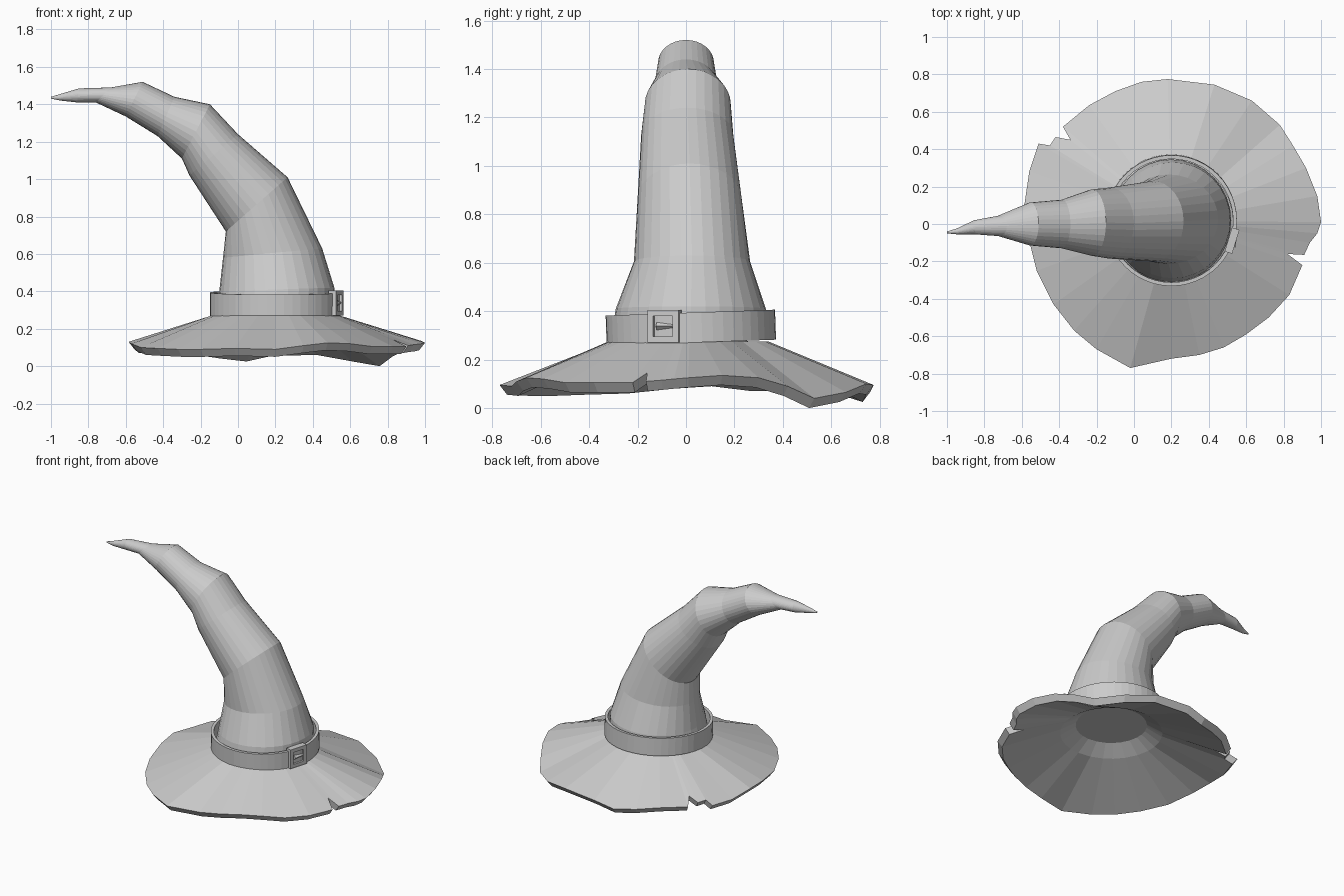
import bpy, bmesh, math
from mathutils import Vector, Matrix

if "Cube" in bpy.data.objects:
    bpy.data.objects.remove(bpy.data.objects["Cube"])

CX = 0.2  # hat axis


def make(name, bm):
    bmesh.ops.recalc_face_normals(bm, faces=bm.faces[:])
    me = bpy.data.meshes.new(name)
    bm.to_mesh(me)
    bm.free()
    ob = bpy.data.objects.new(name, me)
    bpy.context.collection.objects.link(ob)
    return ob


def loft(bm, rings, closed=False):
    loops = [[bm.verts.new(p) for p in r] for r in rings]
    pairs = list(zip(loops, loops[1:]))
    if closed:
        pairs.append((loops[-1], loops[0]))
    for a, b in pairs:
        n = len(a)
        for i in range(n):
            j = (i + 1) % n
            bm.faces.new((a[i], a[j], b[j], b[i]))
    return loops


# Brim: ragged outline with two torn notches (x, y, top z)
edge = [(1.0, .01, .125), (.98, .15, .135), (.92, .30, .125), (.85, .42, .09), (.78, .53, .04),
        (.63, .66, .065), (.43, .745, .10), (.18, .775, .095), (.04, .76, .065), (-.10, .71, .08),
        (-.24, .635, .10), (-.38, .52, .10), (-.34, .45, .14), (-.42, .465, .12), (-.45, .42, .13),
        (-.51, .43, .11), (-.56, .28, .11), (-.585, .11, .13), (-.57, -.05, .12), (-.52, -.25, .10),
        (-.43, -.43, .095), (-.32, -.57, .09), (-.20, -.67, .09), (-.02, -.77, .095), (.20, -.72, .09),
        (.35, -.70, .11), (.48, -.66, .125), (.60, -.59, .12), (.72, -.50, .105), (.83, -.38, .105),
        (.90, -.22, .105), (.82, -.16, .145), (.91, -.165, .11), (.94, -.10, .115), (.98, -.05, .12)]
angles = [math.atan2(y, x - CX) for x, y, z in edge]


def brim_ring(r, z):
    return [(CX + r * math.cos(a), .01 + r * math.sin(a), z) for a in angles]


under = [(CX + (x - CX) * .96, y * .96, z - .04) for x, y, z in edge]
bm = bmesh.new()
loops = loft(bm, [brim_ring(.33, .275), edge, under,
                  brim_ring(.33, .225), brim_ring(.23, .285)])
bm.faces.new(loops[-1])
make("brim", bm)

# Crown: bent cone, each ring = outer bend (x, z), inner bend (x, z), y range
rings = [(.52, .29, -.12, .29, -.31, .345), (.515, .42, -.10, .40, -.29, .33),
         (.45, .63, -.08, .58, -.215, .265), (.265, 1.01, -.065, .72, -.20, .23),
         (.0, 1.24, -.26, 1.02, -.185, .195), (-.15, 1.40, -.30, 1.11, -.17, .185),
         (-.34, 1.44, -.43, 1.23, -.13, .13), (-.51, 1.52, -.60, 1.335, -.115, .115),
         (-.68, 1.49, -.76, 1.41, -.065, .045), (-.85, 1.485, -.86, 1.41, -.055, .02),
         (-.95, 1.455, -.95, 1.42, -.055, -.025), (-1.0, 1.44, -1.0, 1.43, -.05, -.04)]
N = 32
bm = bmesh.new()
sections = []
for k, (xo, zo, xi, zi, y0, y1) in enumerate(rings):
    sec = []
    for i in range(N):
        a = 2 * math.pi * i / N
        c, s = math.cos(a), math.sin(a)
        sec.append(((xo + xi) / 2 + (xo - xi) / 2 * c,
                    (y0 + y1) / 2 + (y1 - y0) / 2 * s,
                    (zo + zi) / 2 + (zo - zi) / 2 * c))
    sections.append(sec)
loops = loft(bm, sections)
bm.faces.new(loops[0])
bm.faces.new(loops[-1])
make("crown", bm)

# Hat band: slightly tilted hoop
bm = bmesh.new()
M = 48
prof = [(.35, -.062), (.35, .062), (.33, .062), (.33, -.062)]
loft(bm, [[(r * math.cos(2 * math.pi * i / M), r * math.sin(2 * math.pi * i / M), z)
           for i in range(M)] for r, z in prof], closed=True)
band = make("band", bm)
band.location = (CX, .02, .332)
band.rotation_euler = (math.radians(2), 0, 0)

# Buckle: square frame with a pointed prong, facing outward on the band
bm = bmesh.new()


def square(h, x):
    return [(x, -h, -h), (x, h, -h), (x, h, h), (x, -h, h)]


loft(bm, [square(.067, -.02), square(.067, .022), square(.042, .022), square(.042, -.02)], closed=True)
bmesh.ops.create_cone(bm, cap_ends=True, segments=4, radius1=.016, radius2=.006, depth=.075,
                      matrix=Matrix.Translation((.012, .008, 0)) @ Matrix.Rotation(-math.pi / 2, 4, 'X'))
buckle = make("buckle", bm)
ang = math.radians(-17)
buckle.location = (CX + .338 * math.cos(ang), .01 + .338 * math.sin(ang), .338)
buckle.rotation_euler = (0, 0, ang)
